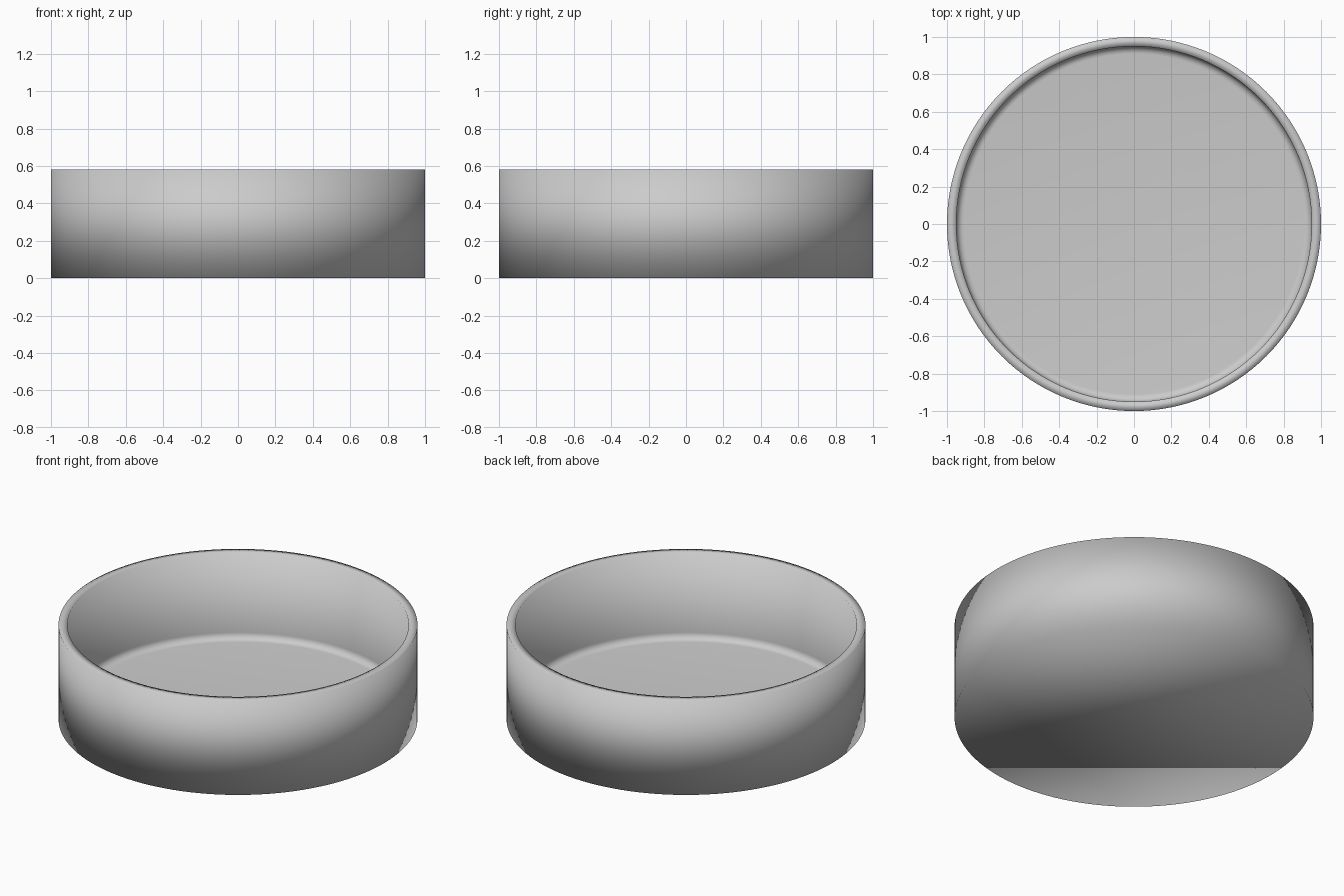
import bpy, bmesh, math

if "Cube" in bpy.data.objects:
    bpy.data.objects.remove(bpy.data.objects["Cube"])

SEGMENTS = 128
R, H = 1.0, 0.58          # outer radius and height
WALL, FLOOR, FILLET = 0.05, 0.05, 0.04

# Profile: outer wall, rim, inner wall, then rounded corner into the floor
inner = R - WALL
profile = [(R, 0), (R, H), (inner, H)]
for i in range(7):
    a = math.radians(90 * i / 6)
    profile.append((inner - FILLET + FILLET * math.cos(a),
                    FLOOR + FILLET - FILLET * math.sin(a)))

bm = bmesh.new()
rings = []
for r, z in profile:
    rings.append([bm.verts.new((r * math.cos(2 * math.pi * k / SEGMENTS),
                                r * math.sin(2 * math.pi * k / SEGMENTS), z))
                  for k in range(SEGMENTS)])

# Walls, rim and fillet
for lo, hi in zip(rings, rings[1:]):
    for k in range(SEGMENTS):
        n = (k + 1) % SEGMENTS
        bm.faces.new((lo[k], lo[n], hi[n], hi[k]))

# Underside and inner floor
bm.faces.new(rings[0][::-1])
bm.faces.new(rings[-1])
bmesh.ops.recalc_face_normals(bm, faces=bm.faces[:])
for f in bm.faces:
    f.smooth = True

mesh = bpy.data.meshes.new("round_dish")
bm.to_mesh(mesh)
bm.free()
dish = bpy.data.objects.new("round_dish", mesh)
bpy.context.collection.objects.link(dish)
